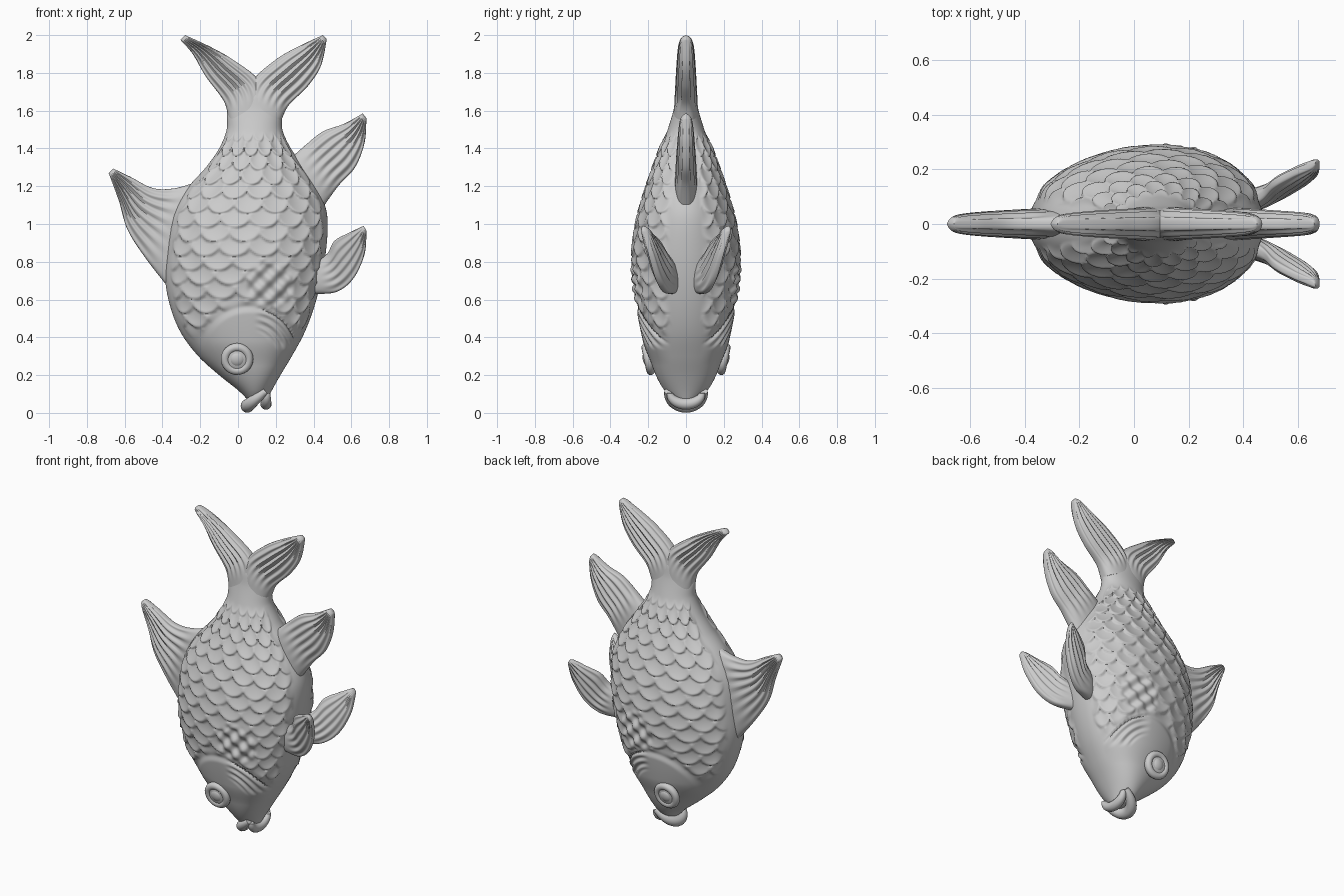
import bpy
import math
from mathutils import Vector

if "Cube" in bpy.data.objects:
    bpy.data.objects.remove(bpy.data.objects["Cube"], do_unlink=True)

stone = bpy.data.materials.new("pale grey")
stone.use_nodes = True
stone.diffuse_color = (0.6, 0.6, 0.6, 1)
stone.node_tree.nodes["Principled BSDF"].inputs["Base Color"].default_value = (0.6, 0.6, 0.6, 1)


def spline(points, t):
    """Smooth curve through points, t from zero to one."""
    last = len(points) - 1
    i = min(int(t * last), last - 1)
    f = t * last - i
    a, b, c, d = (Vector(points[min(max(k, 0), last)]) for k in range(i - 1, i + 3))
    return b + (c - a) * f / 2 + (a * 2 - b * 5 + c * 4 - d) * f**2 / 2 + (b * 3 - a - c * 3 + d) * f**3 / 2


def step(lo, hi, x):
    t = min(max((x - lo) / (hi - lo), 0), 1)
    return t * t * (3 - 2 * t)


def finish(obj):
    obj.data.materials.append(stone)
    bpy.ops.object.select_all(action="DESELECT")
    obj.select_set(True)
    bpy.context.view_layer.objects.active = obj
    bpy.ops.object.shade_smooth_by_angle(angle=math.radians(60))


def loft(name, rings):
    """Skin a list of closed rings and cap both ends."""
    n = len(rings[0])
    verts = [p for ring in rings for p in ring]
    faces = [(r * n + i, r * n + (i + 1) % n, (r + 1) * n + (i + 1) % n, (r + 1) * n + i)
             for r in range(len(rings) - 1) for i in range(n)]
    faces += [tuple(range(n))[::-1], tuple(range(len(verts) - n, len(verts)))]
    mesh = bpy.data.meshes.new(name)
    mesh.from_pydata(verts, [], faces)
    obj = bpy.data.objects.new(name, mesh)
    bpy.context.collection.objects.link(obj)
    # keep the skin facing outwards
    bpy.context.view_layer.objects.active = obj
    obj.select_set(True)
    bpy.ops.object.mode_set(mode="EDIT")
    bpy.ops.mesh.select_all(action="SELECT")
    bpy.ops.mesh.normals_make_consistent(inside=False)
    bpy.ops.object.mode_set(mode="OBJECT")
    finish(obj)


# Body: height, back edge, belly edge, half thickness
BODY = [(0.06, 0.06, 0.15, 0.06), (0.12, 0.0, 0.18, 0.115), (0.2, -0.1, 0.225, 0.16),
        (0.3, -0.21, 0.285, 0.195), (0.42, -0.3, 0.35, 0.225), (0.55, -0.355, 0.4, 0.25),
        (0.7, -0.385, 0.44, 0.272), (0.85, -0.38, 0.465, 0.277), (1.0, -0.36, 0.475, 0.258),
        (1.1, -0.325, 0.46, 0.233), (1.2, -0.26, 0.415, 0.203), (1.3, -0.17, 0.35, 0.168),
        (1.4, -0.1, 0.28, 0.132), (1.5, -0.06, 0.235, 0.097), (1.6, -0.055, 0.23, 0.067),
        (1.68, 0.0, 0.19, 0.052), (1.73, 0.07, 0.12, 0.03)]
ROW, SCALES, WIDEST = 0.076, 17, 0.09


def scale_height(turn, z):
    """Overlapping round scales, each lifting towards its rounded lower rim."""
    first = math.floor(z / ROW) + 2
    for row in range(first, first - 4, -1):
        shift = 0.5 * (row % 2) + 0.1 * math.sin(row * 2.3)
        p = turn * SCALES - shift
        d = math.hypot((p - round(p)) / 0.6, (z - row * ROW) / 0.088)
        if d < 1:
            return 0.02 * d * d * (1 - 0.7 * step(0.86, 1, d))
    return 0


def relief(turn, x, z):
    side = abs(math.sin(turn * math.tau))
    gill = math.hypot(x - 0.06, z - 0.3)
    skin = step(0.3, 0.5, side) * step(0.38, 0.48, z) * (1 - step(1.4, 1.5, z)) * step(0.26, 0.3, gill)
    h = skin * scale_height(turn, z)
    # dimpled patch behind the gill
    patch = (1 - step(0.09, 0.14, math.hypot(x - 0.17, z - 0.68))) * step(0.4, 0.6, side)
    dimple = 0.006 + 0.015 * math.sin(x * 60 + 1) * math.sin(z * 60)
    h = h * (1 - patch) + patch * dimple
    # gill cover with folds on its belly side
    cheek = step(0.35, 0.75, side)
    cover = (1 - step(0.225, 0.27, gill)) * step(-0.22, -0.08, x)
    h += 0.012 * cover * cheek * step(0.25, 0.38, z)
    if gill < 0.26:
        h -= 0.012 * cheek * step(0.08, 0.16, x) * step(0.13, 0.16, gill) * step(0.33, 0.38, z) * (
            0.5 + 0.5 * math.cos((gill - 0.18) * math.tau / 0.04))
    return h


AROUND, ALONG = 260, 290
rings = []
for r in range(ALONG + 1):
    z, back, belly, half = spline(BODY, r / ALONG)
    mid, wide = (back + belly) / 2, (belly - back) / 2
    ring = []
    for i in range(AROUND):
        turn = i / AROUND
        c, s = math.cos(turn * math.tau), math.sin(turn * math.tau)
        out = Vector((c / wide, s / half, 0)).normalized()
        # the thickest point sits nearer the belly
        skin = Vector((mid + wide * c + (WIDEST - mid) * s * s, half * s, z))
        ring.append(skin + out * relief(turn, skin.x, z))
    rings.append(ring)
loft("body", rings)


def fin(name, edge_a, edge_b, thick, rays, y_root=0, y_tip=0):
    """Ribbed fin between two edges that run from root to tip."""
    long, wide = 40, 56
    rings = []
    for r in range(long + 1):
        u = r / long
        a, b = spline(edge_a, u), spline(edge_b, u)
        y = y_root + (y_tip - y_root) * u
        taper = thick * (1 - 0.4 * u) * math.sqrt(1.03 - u**12)
        ribs = 0.15 * step(0.1, 0.35, u) * (1 - step(0.8, 1, u))
        front, rear = [], []
        for k in range(wide + 1):
            v = (1 - math.cos(math.pi * k / wide)) / 2
            p = a.lerp(b, v)
            h = taper * (4 * v * (1 - v)) ** 0.35 * (1 - ribs + ribs * math.cos(v * rays * math.tau))
            front.append((p.x, y - h, p.y))
            rear.append((p.x, y + h, p.y))
        rings.append(front + rear[-2:0:-1])
    loft(name, rings)


fin("dorsal_fin",
    [(-0.2, 1.23), (-0.33, 1.19), (-0.45, 1.19), (-0.57, 1.25), (-0.66, 1.293)],
    [(-0.35, 0.64), (-0.49, 0.82), (-0.585, 0.97), (-0.63, 1.12), (-0.685, 1.27)], 0.06, 7)
fin("anal_fin",
    [(0.27, 1.34), (0.36, 1.42), (0.45, 1.49), (0.56, 1.53), (0.66, 1.585)],
    [(0.43, 1.06), (0.53, 1.2), (0.62, 1.3), (0.67, 1.43), (0.68, 1.56)], 0.06, 6)
fin("tail_back_lobe",
    [(-0.05, 1.55), (-0.075, 1.65), (-0.17, 1.78), (-0.24, 1.9), (-0.305, 1.975)],
    [(0.14, 1.62), (0.11, 1.76), (-0.02, 1.865), (-0.14, 1.935), (-0.28, 2.0)], 0.064, 6)
fin("tail_belly_lobe",
    [(0.23, 1.55), (0.27, 1.63), (0.37, 1.73), (0.44, 1.84), (0.47, 1.98)],
    [(0.04, 1.62), (0.08, 1.76), (0.2, 1.87), (0.32, 1.94), (0.45, 2.0)], 0.064, 6)
for label, sign in (("right", -1), ("left", 1)):
    fin(label + "_pectoral_fin",
        [(0.4, 0.79), (0.47, 0.84), (0.51, 0.91), (0.58, 0.95), (0.665, 0.99)],
        [(0.4, 0.63), (0.52, 0.64), (0.61, 0.71), (0.67, 0.84), (0.68, 0.965)],
        0.046, 5, sign * 0.07, sign * 0.225)


# Eyes: disc, rim and pupil, leaning with the head
def eye_part(name, sign, radius, depth, out):
    bpy.ops.mesh.primitive_uv_sphere_add(segments=40, ring_count=20, radius=1,
                                         location=(-0.005, sign * out, 0.285),
                                         rotation=(math.radians(90 - sign * 12), 0, 0))
    bpy.context.object.scale = (radius, radius, depth)
    bpy.context.object.name = name
    finish(bpy.context.object)


for label, sign in (("right", -1), ("left", 1)):
    eye_part(label + "_eye", sign, 0.08, 0.03, 0.192)
    eye_part(label + "_pupil", sign, 0.042, 0.024, 0.205)
    bpy.ops.mesh.primitive_torus_add(major_radius=0.063, minor_radius=0.023, major_segments=40,
                                     minor_segments=12, location=(-0.005, sign * 0.2, 0.285),
                                     rotation=(math.radians(90 - sign * 12), 0, 0))
    bpy.context.object.name = label + "_eye_rim"
    finish(bpy.context.object)


# Lips: thick crescents wrapped round the mouth
def lip(name, corner, middle, radius):
    rings = []
    for r in range(33):
        w = math.pi * r / 32
        pull = math.sin(w)
        centre = Vector((corner[0] + (middle[0] - corner[0]) * pull, corner[1] * math.cos(w),
                         corner[2] + (middle[1] - corner[2]) * pull))
        along = Vector(((middle[0] - corner[0]) * math.cos(w), -corner[1] * pull,
                        (middle[1] - corner[2]) * math.cos(w))).normalized()
        side = along.cross(Vector((1, 0, 1))).normalized()
        other = along.cross(side)
        size = radius * (0.55 + 0.45 * pull)
        rings.append([centre + size * (side * math.cos(k * math.tau / 16) + other * math.sin(k * math.tau / 16))
                      for k in range(16)])
    loft(name, rings)


lip("upper_lip", (0.145, 0.095, 0.115), (0.05, 0.037), 0.036)
lip("lower_lip", (0.155, 0.085, 0.105), (0.148, 0.047), 0.03)
